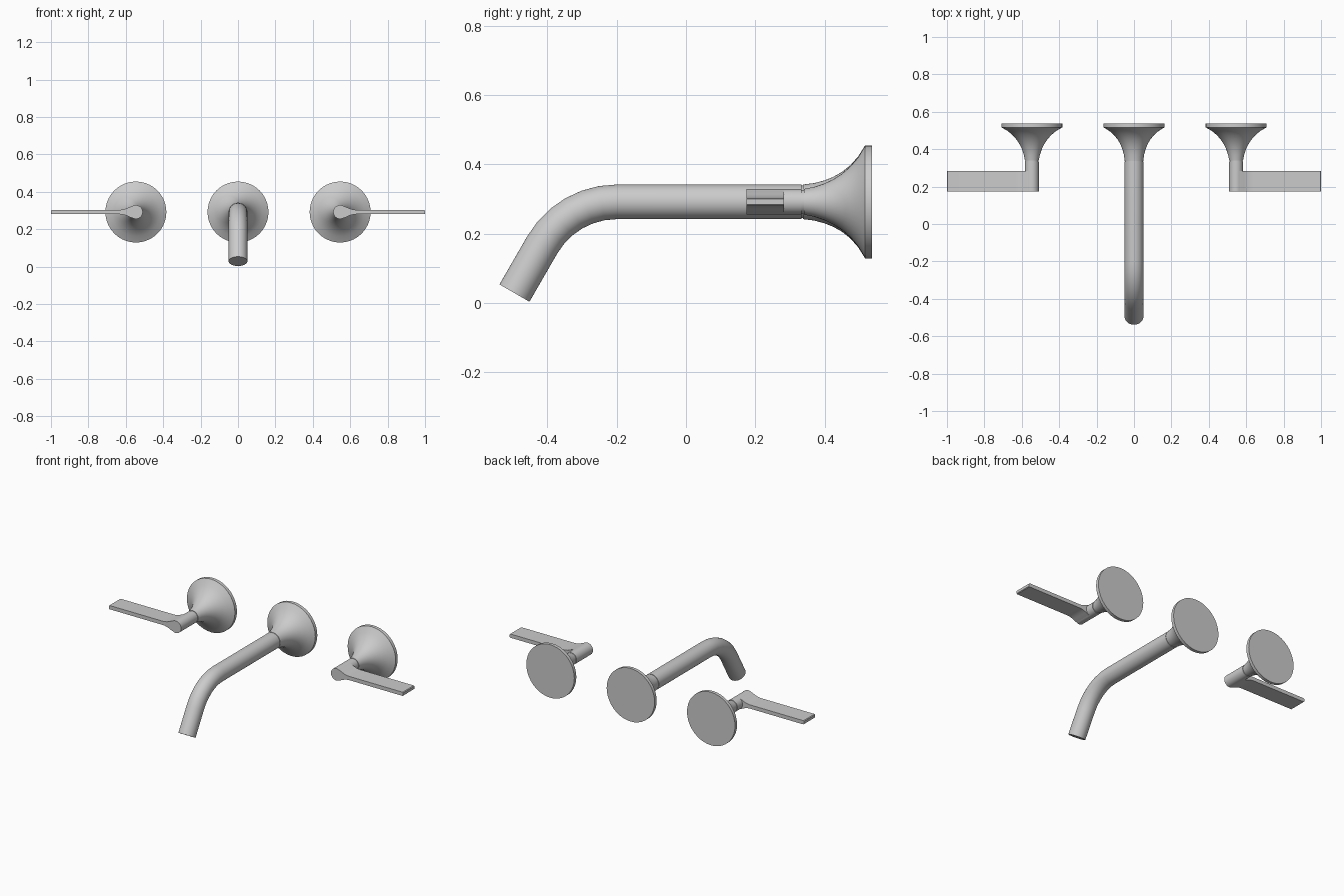
import bpy, bmesh
from math import sin, cos, radians, tau

if "Cube" in bpy.data.objects:
    bpy.data.objects.remove(bpy.data.objects["Cube"])

ZC = 0.2915      # height of all axes
HX = 0.546       # handle offset from centre
SIDES = 40


def finish(name, bm, mirror=False):
    bmesh.ops.recalc_face_normals(bm, faces=bm.faces)
    me = bpy.data.meshes.new(name)
    bm.to_mesh(me)
    bm.free()
    ob = bpy.data.objects.new(name, me)
    bpy.context.collection.objects.link(ob)
    bpy.ops.object.select_all(action='DESELECT')
    ob.select_set(True)
    bpy.context.view_layer.objects.active = ob
    bpy.ops.object.shade_smooth_by_angle(angle=radians(32))
    if mirror:
        ob.modifiers.new("mirror", 'MIRROR').use_axis[0] = True
    return ob


def tube(name, x, rings, mirror=False):
    """Round capped body from rings of (y, z, tilt, radius)."""
    bm = bmesh.new()
    loops = []
    for y, z, t, r in rings:
        loop = []
        for i in range(SIDES):
            a = tau * i / SIDES
            v = r * sin(a)
            loop.append(bm.verts.new((x + r * cos(a), y - v * sin(t), z + v * cos(t))))
        loops.append(loop)
    for p, q in zip(loops, loops[1:]):
        for i in range(SIDES):
            j = (i + 1) % SIDES
            bm.faces.new((p[i], p[j], q[j], q[i]))
    bm.faces.new(loops[0])
    bm.faces.new(loops[-1])
    return finish(name, bm, mirror)


def lathe(name, x, profile, mirror=False):
    return tube(name, x, [(y, ZC, 0, r) for y, r in profile], mirror)


# Flared wall flanges
rim = [(0.517, 0.163), (0.537, 0.163)]
lathe("spout_flange", 0, [(0.338, 0.05), (0.37, 0.054), (0.40, 0.062), (0.425, 0.072),
                          (0.45, 0.086), (0.475, 0.106), (0.497, 0.131)] + rim)
lathe("handle_flanges", HX, [(0.34, 0.037), (0.37, 0.043), (0.40, 0.053), (0.425, 0.065),
                             (0.45, 0.081), (0.475, 0.103), (0.497, 0.129)] + rim, True)

# Spout: straight run, 60 degree bend, straight outlet
R, BEND, TIP, N = 0.248, radians(60), 0.161, 6
path = [(0.345, ZC, 0, 0.047), (0.334, ZC, 0, 0.047), (0.334, ZC, 0, 0.05)]
for i in range(N + 1):
    t = BEND * i / N
    path.append((-0.2 - R * sin(t), ZC - R * (1 - cos(t)), t, 0.05))
y, z, t, r = path[-1]
path.append((y - TIP * cos(t), z - TIP * sin(t), t, r))
tube("spout", 0, path)

# Handle stems with a thin groove against the flange
lathe("handle_stems", HX, [(0.176, 0.037), (0.334, 0.037), (0.334, 0.034), (0.345, 0.034)], True)

# Lever handles: teardrop outline extruded along y
upper = [(1.0 - HX, 0.008), (0.996 - HX, 0.0115), (0.09, 0.0115), (0.075, 0.0125),
         (0.058, 0.016), (0.042, 0.0225), (0.03, 0.028)]
arc = [(0.037 * cos(radians(a)), 0.037 * sin(radians(a))) for a in range(60, 301, 12)]
outline = upper + arc + [(x, -z) for x, z in reversed(upper)]
bm = bmesh.new()
face = bm.faces.new([bm.verts.new((HX + x, 0.175, ZC + z)) for x, z in outline])
ext = bmesh.ops.extrude_face_region(bm, geom=[face])
bmesh.ops.translate(bm, vec=(0, 0.108, 0),
                    verts=[g for g in ext["geom"] if isinstance(g, bmesh.types.BMVert)])
finish("lever_handles", bm, True)
